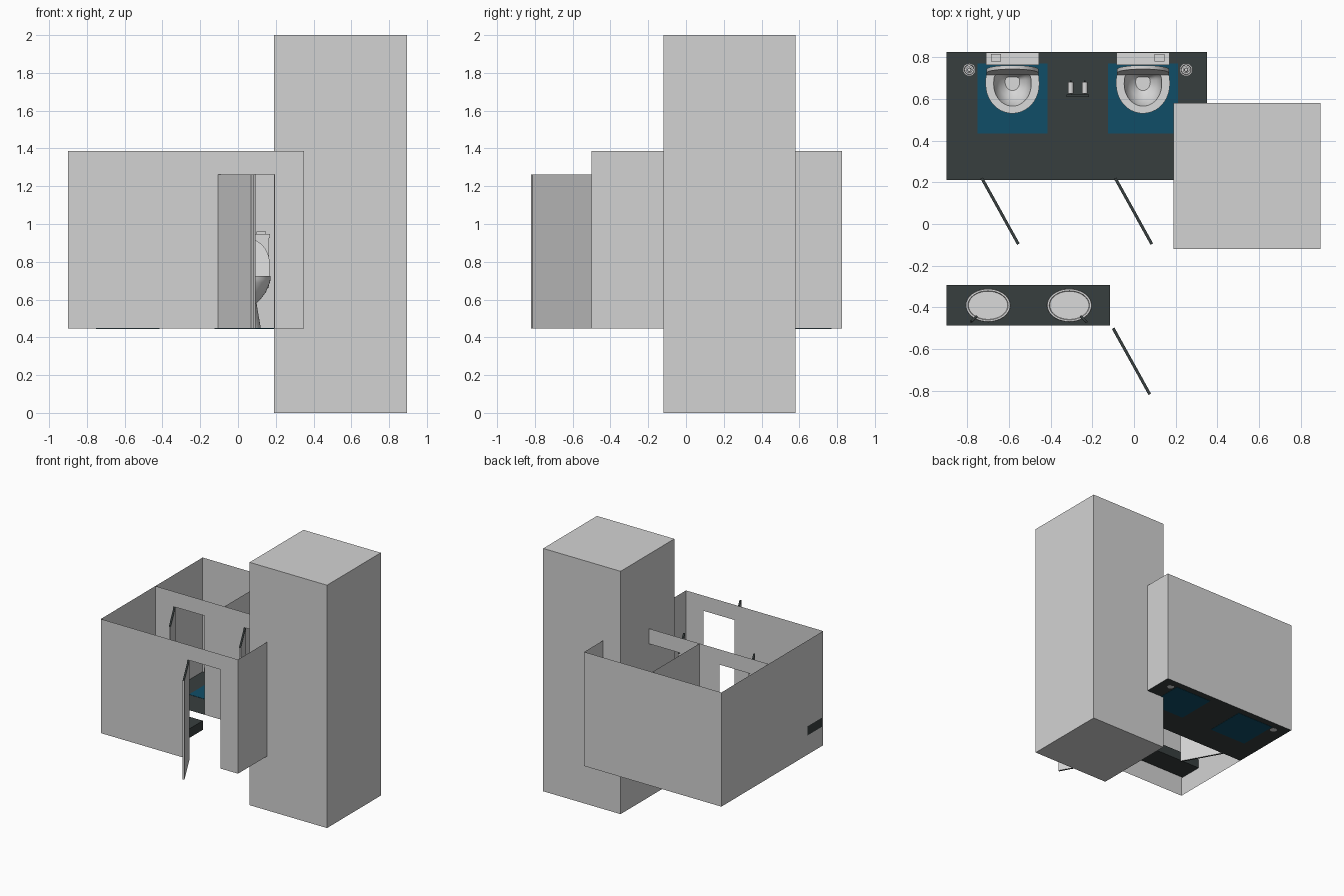
import bpy, bmesh, math
from mathutils import Vector

if "Cube" in bpy.data.objects:
    bpy.data.objects.remove(bpy.data.objects["Cube"])

def material(name, rgb):
    m = bpy.data.materials.new(name)
    m.diffuse_color = (*rgb, 1)
    m.use_nodes = True
    m.node_tree.nodes["Principled BSDF"].inputs["Base Color"].default_value = m.diffuse_color
    return m

GREY = material("wall grey", (0.65, 0.65, 0.65))
WHITE = material("ceramic white", (0.70, 0.70, 0.70))
DARK = material("dark slate", (0.039, 0.049, 0.049))
BLUE = material("deep blue", (0.005, 0.076, 0.137))

def finish(name, bm, mats, smooth=False, solid=True):
    if solid:
        bmesh.ops.recalc_face_normals(bm, faces=bm.faces)
    me = bpy.data.meshes.new(name)
    bm.to_mesh(me)
    bm.free()
    ob = bpy.data.objects.new(name, me)
    bpy.context.collection.objects.link(ob)
    for m in mats:
        me.materials.append(m)
    if smooth:
        bpy.ops.object.select_all(action='DESELECT')
        ob.select_set(True)
        bpy.context.view_layer.objects.active = ob
        bpy.ops.object.shade_smooth_by_angle(angle=math.radians(40))
    return ob

def box(name, x0, x1, y0, y1, z0, z1, mat):
    bm = bmesh.new()
    bmesh.ops.create_cube(bm, size=1)
    for v in bm.verts:
        v.co = ((x0 + x1) / 2 + v.co.x * (x1 - x0),
                (y0 + y1) / 2 + v.co.y * (y1 - y0),
                (z0 + z1) / 2 + v.co.z * (z1 - z0))
    return finish(name, bm, [mat])

def sheet(name, quads, mat):
    bm = bmesh.new()
    for q in quads:
        bm.faces.new([bm.verts.new(p) for p in q])
    bmesh.ops.remove_doubles(bm, verts=bm.verts, dist=1e-5)
    return finish(name, bm, [mat], solid=False)

def wall_x(name, y, x0, x1, holes=()):
    """Wall sheet along x, with door openings given as (left, right)."""
    quads, x = [], x0
    def add(a, b, lo):
        quads.append([(a, y, lo), (b, y, lo), (b, y, TOP), (a, y, TOP)])
    for a, b in holes:
        add(x, a, FLOOR)
        add(a, b, DOOR_TOP)
        x = b
    add(x, x1, FLOOR)
    return sheet(name, quads, GREY)

def wall_y(name, x, y0, y1):
    return sheet(name, [[(x, y0, FLOOR), (x, y1, FLOOR), (x, y1, TOP), (x, y0, TOP)]], GREY)

def loft(name, cx, cy, secs, mat, n=32, back=1.0):
    """Stack of ellipse rings (z, rx, ry, y shift); back < 1 squares off the rear half."""
    bm = bmesh.new()
    rings = []
    for z, rx, ry, dy in secs:
        ring = []
        for i in range(n):
            a = 2 * math.pi * i / n
            c, s = math.cos(a), math.sin(a)
            if s > 0:
                c = math.copysign(abs(c) ** back, c)
                s = s ** back * (0.65 if back < 1 else 1)
            ring.append(bm.verts.new((cx + rx * c, cy + dy + ry * s, z)))
        rings.append(ring)
    for r, t in zip(rings, rings[1:]):
        for i in range(n):
            j = (i + 1) % n
            bm.faces.new((r[i], r[j], t[j], t[i]))
    bm.faces.new(rings[0])
    bm.faces.new(rings[-1])
    return finish(name, bm, [mat], smooth=True)

def rod(name, p, q, r, mat, n=20):
    p, q = Vector(p), Vector(q)
    bm = bmesh.new()
    bmesh.ops.create_cone(bm, cap_ends=True, segments=n, radius1=r, radius2=r, depth=(q - p).length)
    rot = (q - p).to_track_quat('Z', 'Y').to_matrix()
    for v in bm.verts:
        v.co = rot @ v.co + (p + q) / 2
    return finish(name, bm, [mat], smooth=True)

FLOOR, TOP, DOOR_TOP = 0.447, 1.387, 1.262
L, R, FRONT, BACK, STALL = -0.90, 0.35, -0.50, 0.825, 0.21
MID = -0.27

# Tall service tower
box("tower", 0.19, 0.895, -0.12, 0.58, 0, 2, GREY)

# Room walls and stall partitions
wall_x("front_wall", FRONT, L, R, [(-0.10, 0.192)])
wall_x("back_wall", BACK, L, R)
wall_y("left_wall", L, FRONT, BACK)
wall_y("right_wall", R, FRONT, BACK)
wall_x("stall_front_wall", STALL, L, R, [(-0.73, -0.452), (-0.09, 0.192)])
wall_y("stall_divider", MID, STALL, BACK)

# Stall floors with blue mats
for side, a, b in (("left", L, MID), ("right", MID, R)):
    sheet(side + "_stall_floor", [[(a, STALL, FLOOR), (b, STALL, FLOOR),
                                   (b, BACK, FLOOR), (a, BACK, FLOOR)]], DARK)

# Open doors, grey with dark top and bottom edges
def door(name, hx, hy):
    bm = bmesh.new()
    bmesh.ops.create_cube(bm, size=1)
    ang = math.radians(-61)
    c, s = math.cos(ang), math.sin(ang)
    for v in bm.verts:
        u, w = (v.co.x + 0.5) * 0.362, v.co.y * 0.014
        v.co = (hx + u * c - w * s, hy + u * s + w * c,
                FLOOR + (v.co.z + 0.5) * (DOOR_TOP - FLOOR))
    bm.normal_update()
    for f in bm.faces:
        f.material_index = 1 if abs(f.normal.z) > 0.5 else 0
    finish(name, bm, [GREY, DARK])

door("front_door", -0.10, -0.50)
door("left_stall_door", -0.73, 0.22)
door("right_stall_door", -0.09, 0.22)

# Raised toilet lid: rounded outline leaning against the tank
def lid(name, cx):
    bm = bmesh.new()
    pts = [(-0.125, 0.725), (0.125, 0.725)]
    pts += [(0.125 * math.cos(math.pi * i / 20), 0.79 + 0.135 * math.sin(math.pi * i / 20))
            for i in range(21)]
    f = bm.faces.new([bm.verts.new((cx + x, 0.715 + (z - 0.725) * 0.14, z)) for x, z in pts])
    new = bmesh.ops.extrude_face_region(bm, geom=[f])["geom"]
    bmesh.ops.translate(bm, vec=(0, 0.018, 0),
                        verts=[g for g in new if isinstance(g, bmesh.types.BMVert)])
    finish(name, bm, [WHITE], smooth=True)

# Stall fittings, mirrored about the divider
for side, cx, out in (("left", -0.583, -1), ("right", 0.043, 1)):
    box(side + "_mat", cx - 0.168, cx + 0.168, 0.435, 0.77, FLOOR - 0.002, FLOOR + 0.002, BLUE)
    loft(side + "_toilet_bowl", cx, 0.67, [
        (FLOOR, 0.078, 0.105, 0.02), (0.47, 0.074, 0.10, 0.02), (0.58, 0.055, 0.085, 0.02),
        (0.60, 0.075, 0.10, 0.015), (0.64, 0.105, 0.12, 0.005), (0.69, 0.126, 0.136, 0),
        (0.705, 0.129, 0.14, 0), (0.725, 0.129, 0.14, 0), (0.725, 0.09, 0.105, 0),
        (0.69, 0.085, 0.095, 0), (0.64, 0.065, 0.07, 0.005), (0.61, 0.035, 0.04, 0.01)],
        WHITE, n=40, back=0.6)
    lid(side + "_toilet_lid", cx)
    box(side + "_toilet_tank", cx - 0.122, cx + 0.122, 0.768, BACK - 0.002, 0.66, 0.925, WHITE)
    box(side + "_tank_cover", cx - 0.127, cx + 0.127, 0.762, BACK - 0.002, 0.925, 0.948, WHITE)
    bx = cx + out * 0.08
    box(side + "_flush_button", bx - 0.024, bx + 0.024, 0.78, 0.815, 0.948, 0.96, WHITE)
    # Brush holder in the outer corner
    ox = MID + out * 0.52
    loft(side + "_brush_holder", ox, 0.74, [
        (FLOOR, 0.027, 0.027, 0), (0.54, 0.031, 0.031, 0),
        (0.54, 0.024, 0.024, 0), (0.50, 0.022, 0.022, 0)], WHITE, n=24)
    loft(side + "_brush", ox, 0.74, [
        (0.49, 0.016, 0.016, 0), (0.545, 0.016, 0.016, 0), (0.55, 0.006, 0.006, 0),
        (0.64, 0.006, 0.006, 0), (0.645, 0.01, 0.01, 0), (0.66, 0.008, 0.008, 0)], WHITE, n=16)
    # Paper roll beside the divider
    rx = MID + out * 0.034
    rod(side + "_paper_roll", (rx, 0.626, 0.75), (rx, 0.682, 0.75), 0.013, WHITE)
    rod(side + "_paper_spindle", (rx, 0.615, 0.75), (rx, 0.688, 0.75), 0.004, DARK, 10)
box("paper_holder_bar", MID - 0.053, MID + 0.053, 0.61, 0.62, 0.744, 0.756, DARK)

# Wash counter with two recessed basins
counter = box("wash_counter", L, -0.115, -0.487, -0.293, 0.605, 0.68, DARK)
for side, cx, out in (("left", -0.70, -1), ("right", -0.31, 1)):
    cutter = loft(side + "_basin_cutter", cx, -0.39, [
        (0.70, 0.104, 0.076, 0), (0.66, 0.096, 0.07, 0), (0.612, 0.06, 0.045, 0)], DARK, n=40)
    cutter.hide_render = True
    cutter.hide_viewport = True
    cutter.display_type = 'WIRE'
    cut = counter.modifiers.new(side + "_basin_cut", 'BOOLEAN')
    cut.operation = 'DIFFERENCE'
    cut.solver = 'EXACT'
    cut.object = cutter
    loft(side + "_basin", cx, -0.39, [
        (0.681, 0.107, 0.079, 0), (0.689, 0.106, 0.078, 0), (0.689, 0.097, 0.07, 0),
        (0.665, 0.088, 0.062, 0), (0.64, 0.068, 0.048, 0), (0.626, 0.04, 0.028, 0),
        (0.622, 0.012, 0.012, 0)], WHITE, n=40)
    rod(side + "_drain", (cx, -0.39, 0.619), (cx, -0.39, 0.627), 0.011, DARK, 16)
    # Faucet in the outer front corner, spout pointing at the basin
    fx = cx + out * 0.08
    rod(side + "_faucet_post", (fx, -0.468, 0.68), (fx, -0.468, 0.74), 0.007, DARK, 12)
    rod(side + "_faucet_spout", (fx, -0.468, 0.737), (fx - out * 0.026, -0.442, 0.728), 0.006, DARK, 12)
